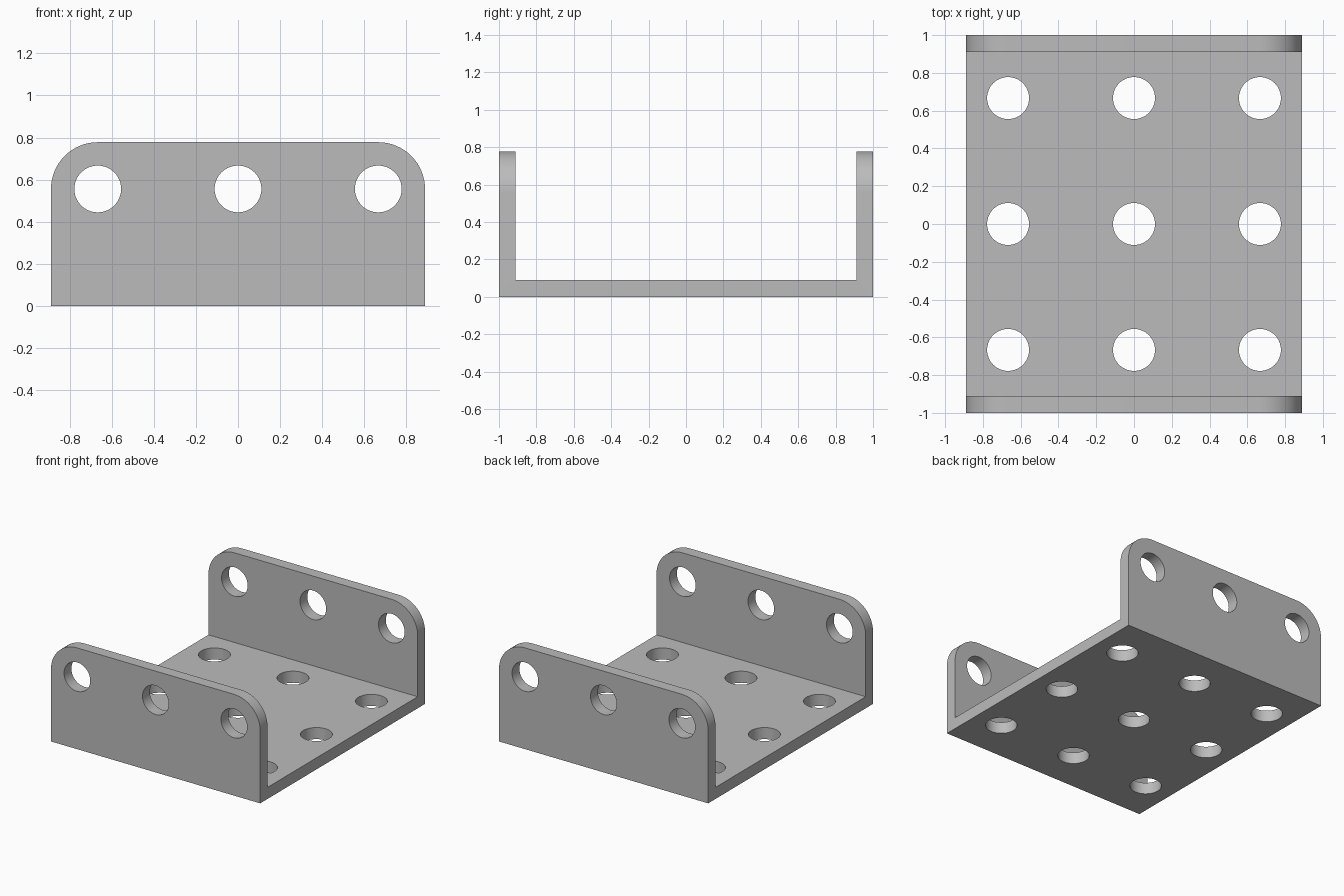
import bpy, bmesh, math
from mathutils import Matrix, Vector

old = bpy.data.objects.get("Cube")
if old:
    bpy.data.objects.remove(old, do_unlink=True)

HALF_X, HALF_Y, HEIGHT = 8 / 9, 1.0, 7 / 9
WALL, HOLE_R, PITCH, CORNER = 0.089, 1 / 9, 2 / 3, 2 / 9

# Plain grey metal
metal = bpy.data.materials.new("grey metal")
metal.use_nodes = True
GREY = (0.5, 0.5, 0.5, 1)
metal.diffuse_color = GREY
metal.node_tree.nodes["Principled BSDF"].inputs["Base Color"].default_value = GREY


def make_object(name, bm):
    bmesh.ops.recalc_face_normals(bm, faces=bm.faces)
    mesh = bpy.data.meshes.new(name)
    bm.to_mesh(mesh)
    bm.free()
    mesh.materials.append(metal)
    obj = bpy.data.objects.new(name, mesh)
    bpy.context.collection.objects.link(obj)
    return obj


# U-shaped channel: profile in the YZ plane, extruded along X
inner = HALF_Y - WALL
half = [(HALF_Y, 0), (HALF_Y, HEIGHT), (inner, HEIGHT), (inner, WALL)]
profile = half + [(-y, z) for y, z in reversed(half)]
bm = bmesh.new()
face = bm.faces.new([bm.verts.new((-HALF_X, y, z)) for y, z in profile])
ext = bmesh.ops.extrude_face_region(bm, geom=[face])
bmesh.ops.translate(bm, vec=(2 * HALF_X, 0, 0),
                    verts=[v for v in ext["geom"] if isinstance(v, bmesh.types.BMVert)])

# Rounded upper corners of both flanges
corners = [e for e in bm.edges
           if all(v.co.z > HEIGHT - 0.01 for v in e.verts)
           and abs(e.verts[0].co.x - e.verts[1].co.x) < 0.01]
bmesh.ops.bevel(bm, geom=corners, offset=CORNER, segments=16, profile=0.5, affect='EDGES')
bracket = make_object("channel_bracket", bm)

# Hole cutters: a 3 x 3 grid through the base, a row of 3 through both flanges
bm = bmesh.new()
steps = (-PITCH, 0, PITCH)


def add_drill(location, depth, rotation=Matrix()):
    bmesh.ops.create_cone(bm, cap_ends=True, segments=64, radius1=HOLE_R, radius2=HOLE_R,
                          depth=depth, matrix=Matrix.Translation(Vector(location)) @ rotation)


for x in steps:
    add_drill((x, 0, HEIGHT - CORNER), 3, Matrix.Rotation(math.pi / 2, 4, 'X'))
    for y in steps:
        add_drill((x, y, WALL / 2), 0.3)
drills = make_object("hole_cutters", bm)
drills.hide_render = True

# Cut the holes, then discard the cutters
cut = bracket.modifiers.new("holes", 'BOOLEAN')
cut.operation = 'DIFFERENCE'
cut.solver = 'EXACT'
cut.object = drills
bpy.ops.object.select_all(action='DESELECT')
bracket.select_set(True)
bpy.context.view_layer.objects.active = bracket
bpy.ops.object.modifier_apply(modifier=cut.name)
bpy.data.objects.remove(drills, do_unlink=True)
bpy.ops.object.shade_smooth_by_angle(angle=math.radians(30))
